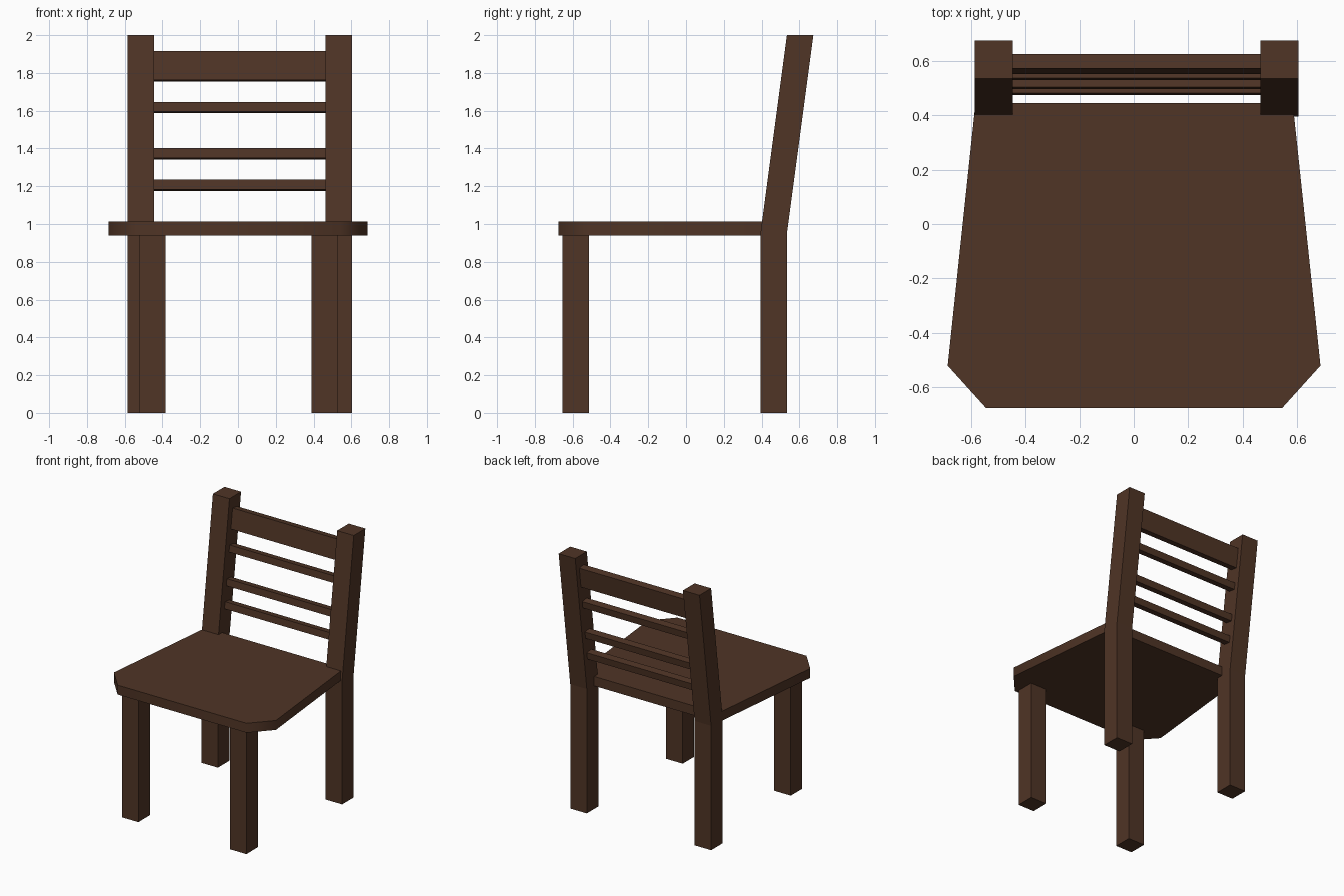
import bpy, math
from mathutils import Matrix, Vector

if "Cube" in bpy.data.objects:
    bpy.data.objects.remove(bpy.data.objects["Cube"])

wood = bpy.data.materials.new("dark_wood")
wood.diffuse_color = (0.08, 0.035, 0.019, 1)
wood.use_nodes = True
wood.node_tree.nodes["Principled BSDF"].inputs["Base Color"].default_value = wood.diffuse_color


def prism(name, outline, depth, origin=(0, 0, 0), along="z"):
    """Extrude an outline: (x, y) along z, or (y, z) along x."""
    n = len(outline)
    if along == "z":
        verts = [(a, b, d) for d in (0, depth) for a, b in outline]
    else:
        verts = [(d, a, b) for d in (0, depth) for a, b in outline]
    faces = [tuple(reversed(range(n))), tuple(range(n, 2 * n))]
    faces += [(i, (i + 1) % n, n + (i + 1) % n, n + i) for i in range(n)]
    mesh = bpy.data.meshes.new(name)
    mesh.from_pydata(verts, [], faces)
    mesh.materials.append(wood)
    obj = bpy.data.objects.new(name, mesh)
    obj.location = origin
    bpy.context.collection.objects.link(obj)
    return obj


# Seat: tapered board with clipped front corners
half = [(0.545, -0.675), (0.685, -0.52), (0.583, 0.445)]
outline = half + [(-x, y) for x, y in reversed(half)]
seat = prism("seat", outline, 0.072, (0, 0, 0.94))
bpy.context.view_layer.objects.active = seat
seat.select_set(True)
bpy.ops.object.shade_smooth_by_angle(angle=math.radians(50))

# Front legs
leg = [(0, -0.653), (0.14, -0.653), (0.14, -0.514), (0, -0.514)]
for side, x in (("left", -0.525), ("right", 0.388)):
    prism("front_leg_" + side, leg, 0.95, (x, 0, 0))

# Back posts: upright leg, leaning back above the seat
bend_z, front_y, thick, lean = 0.95, 0.394, 0.14, 0.14
post = [(front_y, 0), (front_y + thick, 0), (front_y + thick, bend_z),
        (front_y + thick + lean, 2), (front_y + lean, 2), (front_y, bend_z)]
for side, x in (("left", -0.586), ("right", 0.464)):
    prism("back_post_" + side, post, 0.14, (x, 0, 0), along="x")

# Backrest rails, tilted with the posts
slope = lean / (2 - bend_z)
tilt = Matrix.Rotation(-math.atan(slope), 4, "X")
for name, z, height in (("top_rail", 1.835, 0.154), ("slat_upper", 1.617, 0.052),
                        ("slat_middle", 1.372, 0.052), ("slat_lower", 1.205, 0.052)):
    h, t = height / 2, 0.027
    rail = prism(name, [(-t, -h), (t, -h), (t, h), (-t, h)], 0.97, along="x")
    rail.data.transform(tilt)
    rail.location = Vector((-0.477, front_y + slope * (z - bend_z) + 0.076, z))
